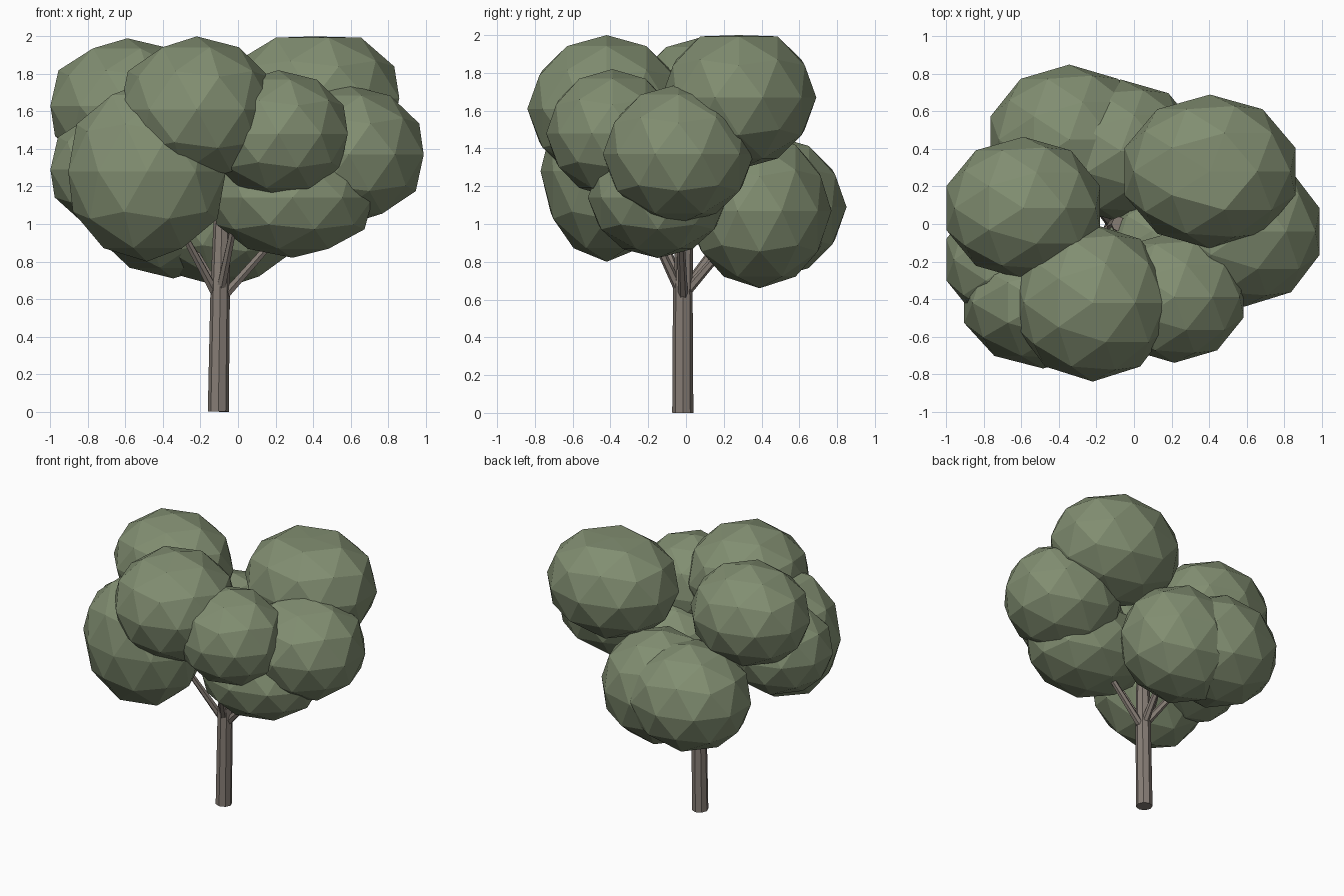
import bpy
import bmesh
from mathutils import Vector

default_cube = bpy.data.objects.get("Cube")
if default_cube:
    bpy.data.objects.remove(default_cube, do_unlink=True)


def make_material(name, colour):
    mat = bpy.data.materials.new(name)
    mat.use_nodes = True
    mat.diffuse_color = (*colour, 1)
    shader = next(n for n in mat.node_tree.nodes if n.type == 'BSDF_PRINCIPLED')
    shader.inputs["Base Color"].default_value = (*colour, 1)
    shader.inputs["Roughness"].default_value = 0.9
    return mat


leaf_green = make_material("leaf green", (0.22, 0.27, 0.165))
bark_brown = make_material("bark brown", (0.24, 0.205, 0.178))
CROWN_TOP = 2.0


def add_object(name, bm, mat):
    bmesh.ops.recalc_face_normals(bm, faces=bm.faces)
    mesh = bpy.data.meshes.new(name)
    bm.to_mesh(mesh)
    bm.free()
    mesh.materials.append(mat)
    obj = bpy.data.objects.new(name, mesh)
    bpy.context.collection.objects.link(obj)
    return obj


def leaf_clump(name, centre, radii):
    """Faceted ball filling the half extents, flattened at the crown top."""
    bm = bmesh.new()
    bmesh.ops.create_icosphere(bm, subdivisions=2, radius=1)
    reach = [max(abs(v.co[axis]) for v in bm.verts) for axis in range(3)]
    for v in bm.verts:
        v.co = [c + r * p / m for c, r, p, m in zip(centre, radii, v.co, reach)]
        v.co.z = min(v.co.z, CROWN_TOP)
    return add_object(name, bm, leaf_green)


def limb(name, points, radii, sides):
    """Tapered limb through the points, with closed ends."""
    bm = bmesh.new()
    rings = []
    direction = (Vector(points[-1]) - Vector(points[0])).normalized()
    turn = Vector((0, 0, 1)).rotation_difference(direction)
    for point, radius in zip(points, radii):
        ring = bmesh.ops.create_circle(bm, segments=sides, radius=radius)["verts"]
        for v in ring:
            v.co = Vector(point) + turn @ v.co
        rings.append(ring)
    for low, high in zip(rings, rings[1:]):
        for i in range(sides):
            j = (i + 1) % sides
            bm.faces.new((low[i], low[j], high[j], high[i]))
    bm.faces.new(rings[0])
    bm.faces.new(rings[-1])
    return add_object(name, bm, bark_brown)


# Leaf clumps: centre and half extents
clumps = {
    "top_back_left_clump": ((0.405, 0.28, 1.67), (0.455, 0.41, 0.38)),
    "top_right_clump": ((-0.59, 0.085, 1.63), (0.41, 0.38, 0.36)),
    "top_front_clump": ((-0.22, -0.42, 1.61), (0.41, 0.42, 0.39)),
    "middle_front_left_clump": ((0.215, -0.39, 1.48), (0.37, 0.35, 0.34)),
    "middle_left_clump": ((0.59, -0.04, 1.37), (0.40, 0.40, 0.37)),
    "lower_left_clump": ((0.29, -0.15, 1.14), (0.43, 0.37, 0.32)),
    "front_right_clump": ((-0.485, -0.42, 1.28), (0.42, 0.35, 0.48)),
    "lower_back_clump": ((-0.07, 0.39, 1.07), (0.41, 0.38, 0.41)),
    "back_right_clump": ((-0.345, 0.45, 1.09), (0.42, 0.40, 0.38)),
    "middle_right_clump": ((-0.62, -0.19, 1.29), (0.38, 0.36, 0.33)),
}
for name, (centre, radii) in clumps.items():
    leaf_clump(name, centre, radii)

# Trunk, leaning a little
limb("trunk", [(-0.105, -0.017, 0), (-0.095, -0.017, 0.65), (-0.08, 0, 1.25)],
     (0.056, 0.052, 0.04), 8)

# Branches fork from the trunk towards the clumps
branches = {
    "left_branch": ((-0.07, -0.015, 0.62), (0.25, -0.03, 0.98)),
    "back_branch": ((-0.09, 0.01, 0.65), (-0.06, 0.25, 0.93)),
    "right_branch": ((-0.12, -0.015, 0.63), (-0.32, -0.15, 1.0)),
    "front_branch": ((-0.09, -0.04, 0.66), (-0.02, -0.2, 1.0)),
    "back_right_branch": ((-0.12, 0, 0.66), (-0.28, 0.2, 0.94)),
}
for name, (start, end) in branches.items():
    limb(name, [start, end], (0.026, 0.018), 6)
